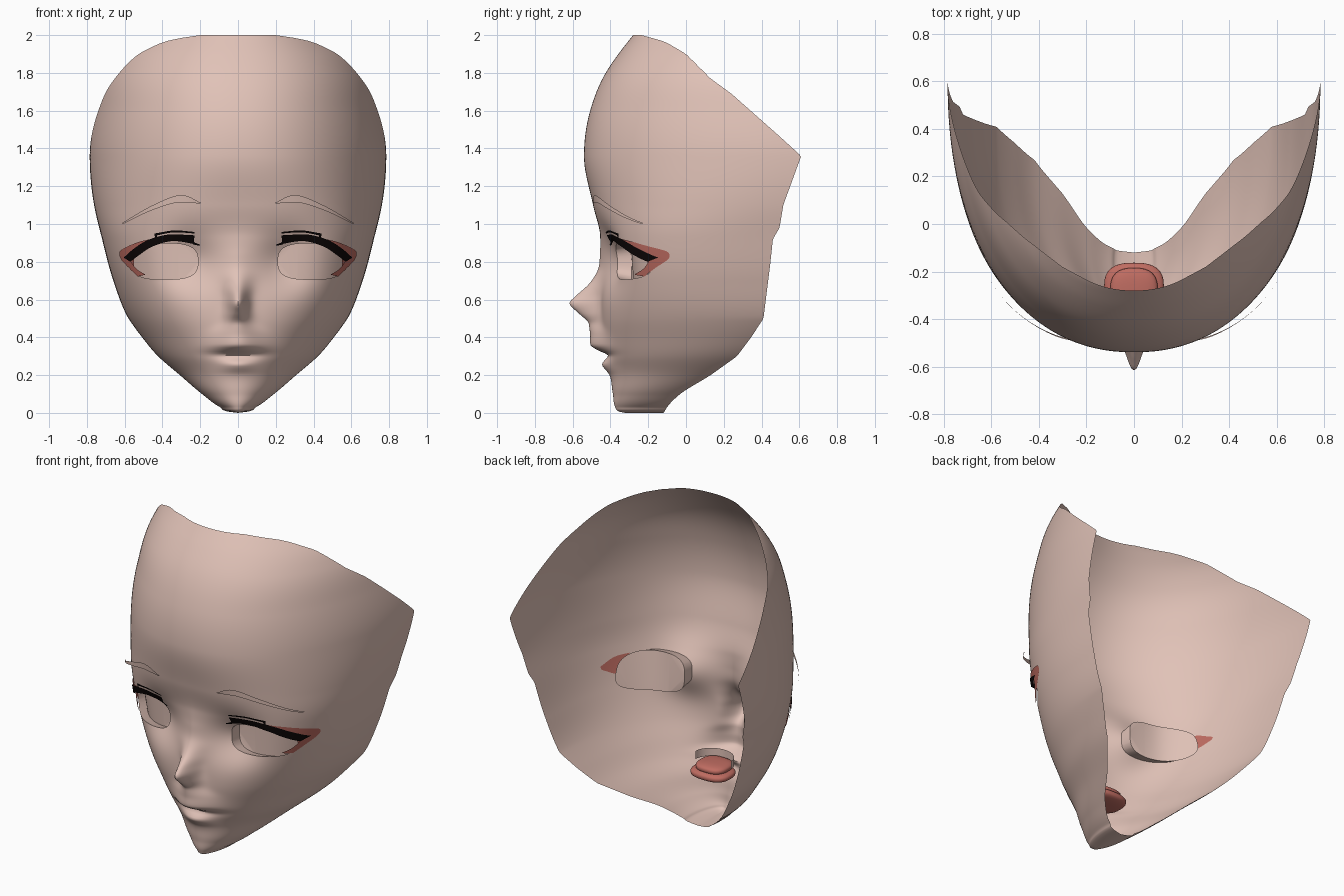
import bpy, bmesh, math

if "Cube" in bpy.data.objects:
    bpy.data.objects.remove(bpy.data.objects["Cube"])


def material(name, rgb):
    m = bpy.data.materials.new(name)
    m.diffuse_color = (*rgb, 1)
    m.use_nodes = True
    m.node_tree.nodes["Principled BSDF"].inputs["Base Color"].default_value = m.diffuse_color
    return m


SKIN = material("skin", (0.75, 0.54, 0.475))
RED = material("soft red", (0.52, 0.15, 0.12))
BLACK = material("black", (0.004, 0.002, 0.002))

# Horizontal sections: height, half width, front y, widest y, squareness
SECTIONS = [
    (0, 0, -.32, -.12, 2), (.006, .05, -.352, -.115, 2), (.03, .10, -.374, -.10, 2),
    (.1, .20, -.385, -.03, 2), (.2, .32, -.395, .13, 2), (.3, .435, -.42, .27, 2.1),
    (.4, .515, -.44, .36, 2.2), (.5, .58, -.45, .42, 2.35), (.7, .66, -.453, .46, 2.6),
    (.93, .722, -.455, .50, 2.7), (1.1, .762, -.492, .56, 2.45), (1.36, .785, -.54, .61, 2.2),
    (1.59, .757, -.51, .61, 2.17), (1.8, .70, -.425, .61, 2.2), (1.9, .645, -.358, .61, 2.2),
    (2, .55, -.28, .61, 2.2)]
# Rear edge of the shell: height, y
EDGE = [(0, -.12), (.006, -.115), (.03, -.10), (.1, -.03), (.2, .13), (.3, .27), (.4, .345),
        (.5, .41), (.78, .445), (.92, .46), (.98, .495), (1.1, .515), (1.36, .61),
        (1.46, .50), (1.69, .24), (1.77, .13), (1.9, .0), (1.965, -.11), (2, -.235)]
# Nose and lips: height, forward amount, spread
RELIEF = [
    (0, 0, .1), (.12, .003, .1), (.2, .010, .08), (.255, .036, .068), (.28, .015, .075),
    (.303, -.008, .08), (.335, .045, .088), (.36, .073, .085), (.42, .065, .07), (.47, .066, .048),
    (.53, .12, .038), (.58, .165, .034), (.62, .13, .035), (.68, .065, .042), (.75, .02, .05),
    (.85, .005, .05), (.95, 0, .05)]


def lookup(table, z, col, smooth=True):
    """Limited cubic (or linear) interpolation of one table column."""
    z = min(max(z, table[0][0]), table[-1][0])
    i = next(k for k in range(len(table) - 1) if z <= table[k + 1][0])
    h = table[i + 1][0] - table[i][0]
    t = (z - table[i][0]) / h
    a, b = table[i][col], table[i + 1][col]
    if not smooth:
        return a + (b - a) * t

    def step(k):
        k = min(max(k, 0), len(table) - 2)
        d = table[k + 1][0] - table[k][0]
        return d, (table[k + 1][col] - table[k][col]) / d

    def slope(k):
        (d, p), (e, q) = step(k - 1), step(k)
        if p * q <= 0:
            return 0
        m = (p * e + q * d) / (d + e)
        return math.copysign(min(abs(m), 3 * abs(p), 3 * abs(q)), m)
    return ((2*t**3 - 3*t*t + 1) * a + (t**3 - 2*t*t + t) * h * slope(i)
            + (3*t*t - 2*t**3) * b + (t**3 - t*t) * h * slope(i + 1))


def section(z):
    return [lookup(SECTIONS, z, k) for k in (1, 2, 3, 4)]


def features(x, z):
    """Nose, lips and the soft hollow round each eye."""
    dy = .085 * math.exp(-((abs(x) - .26) / .15)**2 - ((z - .80) / .14)**2)
    if z < .95:
        dy -= lookup(RELIEF, z, 1) * math.exp(-.5 * (x / lookup(RELIEF, z, 2))**2)
    return dy


def surface(x, z):
    w, yf, y0, n = section(z)
    r = min(abs(x) / w, 1)
    return y0 - (y0 - yf) * (1 - r**n)**(1 / n) + features(x, z)


def eye_q(co):
    return (abs(abs(co.x) - .388) / .176)**3 + (abs(co.z - .802) / .095)**3


def cut_sockets(bm):
    """Open the eyes, tidy the rims, flare them inwards and close the back."""
    inside = [f for f in bm.faces if eye_q(f.calc_center_median()) < 1]
    bmesh.ops.delete(bm, geom=inside, context='FACES')
    rim = [e for e in bm.edges if e.is_boundary and all(eye_q(v.co) < 3 for v in e.verts)]
    for v in {v for e in rim for v in e.verts}:
        k = eye_q(v.co)**(-1 / 3)
        cx = math.copysign(.388, v.co.x)
        x, z = cx + (v.co.x - cx) * k, .802 + (v.co.z - .802) * k
        v.co = (x, surface(x, z), z)
    ext = bmesh.ops.extrude_edge_only(bm, edges=rim)["geom"]
    for v in ext:
        if isinstance(v, bmesh.types.BMVert):
            v.co.y += .075
            v.co.z = .802 + (v.co.z - .802) * 1.25
    back = [e for e in ext if isinstance(e, bmesh.types.BMEdge)]
    for side in (1, -1):
        ring = [e for e in back if e.verts[0].co.x * side > 0 and e.is_boundary]
        bmesh.ops.triangle_fill(bm, edges=ring, use_beauty=True)


def finish(name, verts, faces, mat, edit=None):
    me = bpy.data.meshes.new(name)
    me.from_pydata(verts, [], faces)
    bm = bmesh.new()
    bm.from_mesh(me)
    bmesh.ops.remove_doubles(bm, verts=bm.verts, dist=1e-5)
    if edit:
        edit(bm)
    bmesh.ops.recalc_face_normals(bm, faces=bm.faces)
    bm.normal_update()
    if sum(f.normal.y * f.calc_area() for f in bm.faces) > 0:
        bmesh.ops.reverse_faces(bm, faces=bm.faces)
    for f in bm.faces:
        f.smooth = True
    for e in bm.edges:
        e.smooth = e.calc_face_angle(0) < math.radians(50)
    bm.to_mesh(me)
    bm.free()
    me.materials.append(mat)
    ob = bpy.data.objects.new(name, me)
    bpy.context.collection.objects.link(ob)
    return ob


def grid_faces(rows, cols):
    return [(j*cols + i, j*cols + i + 1, (j+1)*cols + i + 1, (j+1)*cols + i)
            for j in range(rows - 1) for i in range(cols - 1)]


# Face shell with eye sockets; the jaw edge tucks inwards a little
ROWS, COLS = 171, 201
verts = []
for j in range(ROWS):
    z = 2 * (j / (ROWS - 1))**1.3
    w, yf, y0, n = section(z)
    c = max((y0 - lookup(EDGE, z, 1, False)) / (y0 - yf), 0)
    limit = math.atan2((1 - c**n)**(1 / n), c)
    tuck = .09 * max(1 - z / .5, 0)
    for i in range(COLS):
        a = limit * (2 * i / (COLS - 1) - 1)
        s, c = abs(math.sin(a)), max(math.cos(a), 0)
        r = (s**n + c**n)**(-1 / n)
        x = math.copysign(w * r * s, a) * (1 - tuck * (1 - r * c)**4)
        verts.append((x, y0 - (y0 - yf) * r * c + features(x, z), z))
finish("face_shell", verts, grid_faces(ROWS, COLS), SKIN, cut_sockets)


def along(pts, t):
    """Point on an evenly spaced smooth curve through pts."""
    tab = [(k, *p) for k, p in enumerate(pts)]
    u = t * (len(pts) - 1)
    return lookup(tab, u, 1), lookup(tab, u, 2)


def plate(name, upper, lower, lift, mat, cols=28, rows=5):
    """Pair of thin plates between two curves, lifted off the face (start, end)."""
    for side, sx in (("right", 1), ("left", -1)):
        vs = []
        for j in range(rows):
            k = j / (rows - 1)
            for i in range(cols):
                t = i / (cols - 1)
                a, b = along(upper, t), along(lower, t)
                x, z = a[0] + (b[0] - a[0]) * k, a[1] + (b[1] - a[1]) * k
                vs.append((sx * x, surface(x, z) - lift[0] - (lift[1] - lift[0]) * t, z))
        finish(f"{name}_{side}", vs, grid_faces(rows, cols), mat)


# Eye make-up, its inner tip behind the shell, lashes, creases and brows
plate("eye_shadow",
      [(.44, .925), (.54, .90), (.628, .85), (.62, .815), (.57, .76), (.53, .722)],
      [(.45, .90), (.53, .86), (.57, .82), (.565, .80), (.535, .76), (.49, .732)],
      (.009, .009), RED)
plate("eye_shadow_inner_tip", [(.55, .885), (.60, .875), (.632, .84)],
      [(.55, .76), (.59, .785), (.625, .82)], (-.008, -.008), RED)
plate("upper_lash",
      [(.23, .94), (.35, .945), (.47, .918), (.55, .87), (.605, .822)],
      [(.235, .895), (.34, .91), (.45, .882), (.52, .838), (.57, .80)], (.01, .022), BLACK)
plate("lid_crease", [(.23, .958), (.33, .966), (.44, .95)],
      [(.23, .950), (.33, .956), (.44, .938)], (.008, .01), BLACK)
plate("crease_flick", [(.425, .95), (.43, .93), (.435, .91)],
      [(.442, .95), (.44, .93), (.437, .91)], (.012, .012), BLACK)
plate("inner_lash", [(.20, .89), (.225, .90), (.25, .915)],
      [(.20, .885), (.23, .89), (.25, .90)], (.01, .01), BLACK)
plate("brow", [(.195, 1.112), (.30, 1.153), (.45, 1.10), (.615, 1.005)],
      [(.20, 1.108), (.30, 1.115), (.45, 1.075), (.61, 1.0)], (.012, .06), SKIN)


# Inside of the mouth
def pad(name, loc, size):
    bpy.ops.mesh.primitive_uv_sphere_add(segments=32, ring_count=16, radius=1)
    ob = bpy.context.object
    ob.name = name
    for v in ob.data.vertices:  # squarer than a ball
        v.co = [l + s * math.copysign(abs(c)**.75, c) for l, s, c in zip(loc, size, v.co)]
    ob.data.materials.append(RED)
    bpy.ops.object.shade_smooth()


pad("tongue", (0, -.28, .315), (.10, .095, .028))
pad("mouth_floor", (0, -.265, .28), (.126, .102, .03))
arch = [(.122 * math.sin(a), -.265 - .11 * math.cos(a), z)
        for z in (.325, .375) for a in [math.pi * (k / 24 - .5) for k in range(25)]]
finish("upper_gum_arch", arch, grid_faces(2, 25), SKIN)
